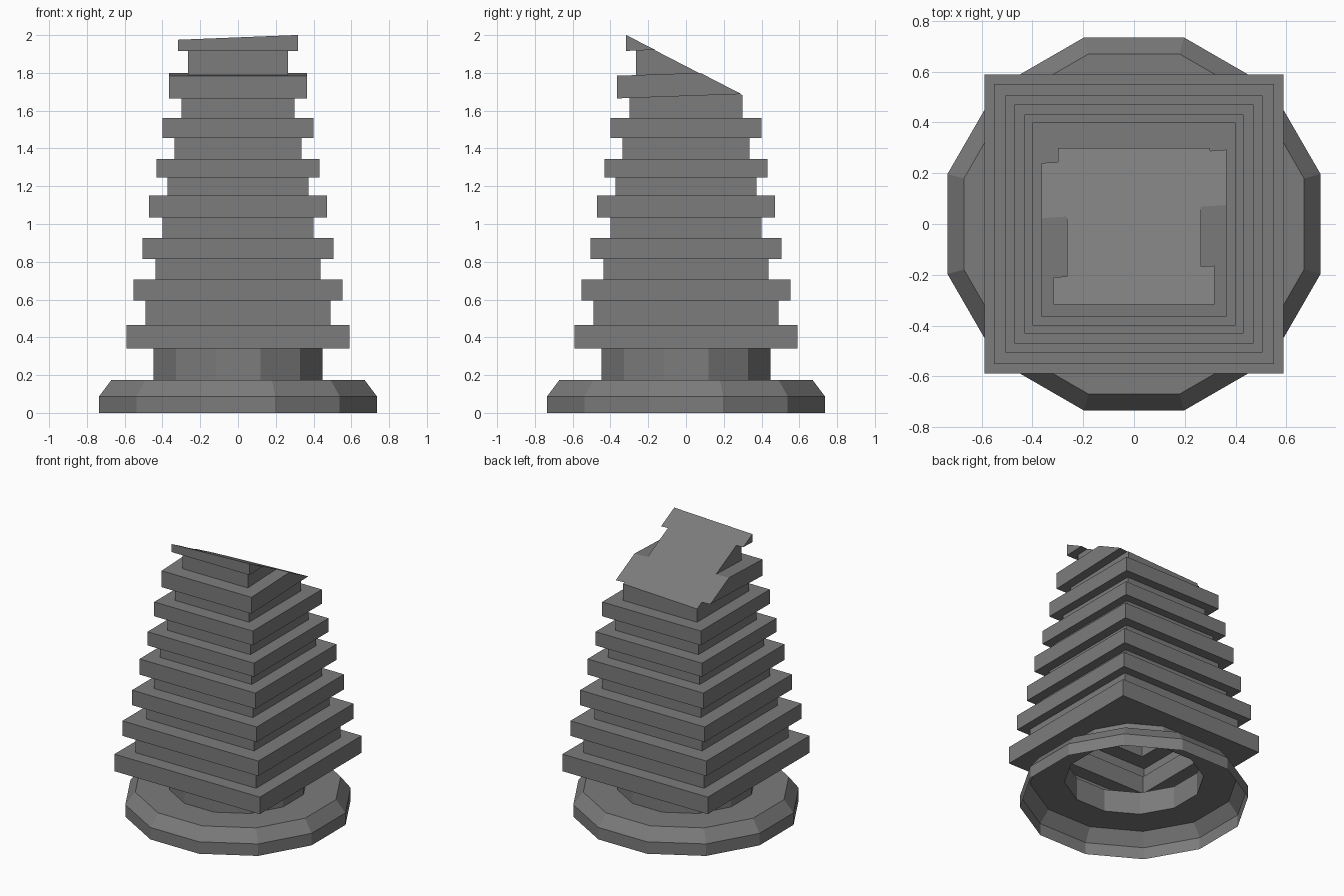
import bpy, bmesh, math
from mathutils import Vector

if "Cube" in bpy.data.objects:
    bpy.data.objects.remove(bpy.data.objects["Cube"])

stone = bpy.data.materials.new("dark grey stone")
stone.diffuse_color = (0.2, 0.2, 0.2, 1)
stone.use_nodes = True
stone.node_tree.nodes["Principled BSDF"].inputs["Base Color"].default_value = stone.diffuse_color


def loop(bm, n, r, z, lean=0.0):
    """Ring of n vertices with flat sides facing the axes; r is the half-width."""
    big = r / math.cos(math.pi / n)
    ring = []
    for i in range(n):
        a = (i + 0.5) * math.tau / n
        x, y = big * math.cos(a), big * math.sin(a)
        ring.append(bm.verts.new((x, y, z + lean * (y + 0.36))))
    return ring


def stack(bm, n, profile):
    """Skin rings through (half-width, height, lean) points, open at both ends."""
    rings = [loop(bm, n, *p) for p in profile]
    for a, b in zip(rings, rings[1:]):
        for i in range(n):
            j = (i + 1) % n
            bm.faces.new((a[i], a[j], b[j], b[i]))
    return rings


def ring_edges(bm, ring):
    n = len(ring)
    return [bm.edges.get((ring[i], ring[(i + 1) % n])) or
            bm.edges.new((ring[i], ring[(i + 1) % n])) for i in range(n)]


def finish(bm, name):
    bmesh.ops.recalc_face_normals(bm, faces=bm.faces)
    me = bpy.data.meshes.new(name)
    bm.to_mesh(me)
    bm.free()
    me.materials.append(stone)
    ob = bpy.data.objects.new(name, me)
    bpy.context.collection.objects.link(ob)


# Stepped square tower, with the round neck and twelve-sided foot as one open shell
widths = [.59, .49, .552, .437, .506, .40, .47, .372, .432, .336, .40,
          .30, .365, .264, .317]
heights = [.34, .465, .595, .705, .815, .925, 1.035, 1.15, 1.245, 1.345,
           1.455, 1.56, 1.665, 1.785, 1.915, 2.12]
profile = []
for i, w in enumerate(widths):
    for z in heights[i:i + 2]:
        profile.append((w, z, 0.035 if z > 1.6 else 0.0))

bm = bmesh.new()
tower = stack(bm, 4, profile)

# Broken slanting top: slice the tower and cap the cut
res = bmesh.ops.bisect_plane(bm, geom=bm.verts[:] + bm.edges[:] + bm.faces[:],
                             plane_co=Vector((0, -0.315, 1.987)),
                             plane_no=Vector((-0.04, 0.516, 1)), clear_outer=True)
cut = [e for e in res["geom_cut"] if isinstance(e, bmesh.types.BMEdge)]
bmesh.ops.edgeloop_fill(bm, edges=cut)

# Neck and foot, hollow underneath
foot = stack(bm, 12, [(.735, 0, 0), (.735, .088, 0), (.67, .175, 0),
                      (.448, .175, 0), (.448, .34, 0)])

# Underside of the lowest tier, with the round neck opening
bmesh.ops.triangle_fill(bm, use_beauty=True,
                        edges=ring_edges(bm, tower[0]) + ring_edges(bm, foot[-1]))
finish(bm, "stepped_tower")
